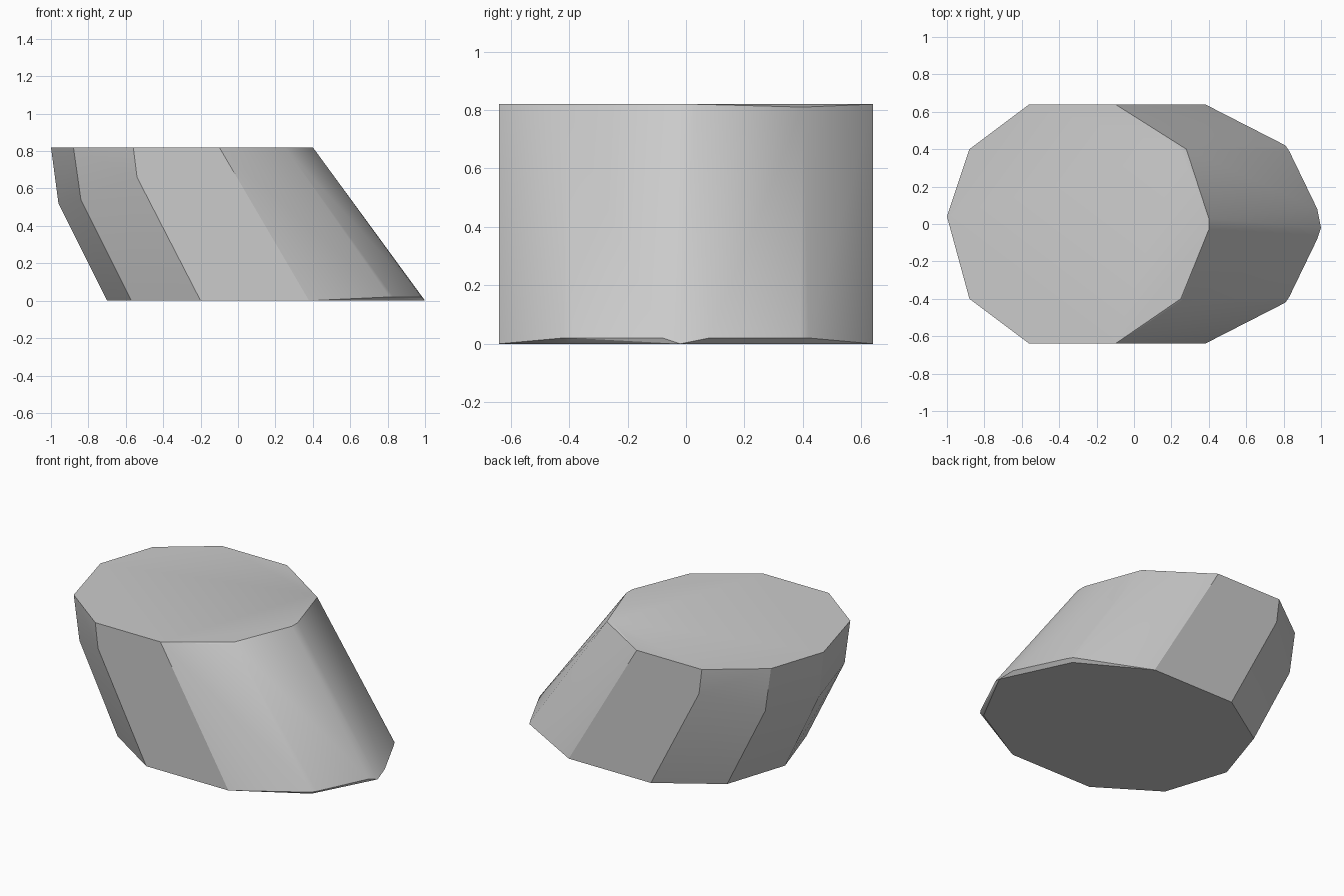
import bpy, bmesh, math

if "Cube" in bpy.data.objects:
    bpy.data.objects.remove(bpy.data.objects["Cube"])

stone = bpy.data.materials.new("neutral grey")
stone.use_nodes = True
colour = (0.6, 0.6, 0.6, 1)
stone.diffuse_color = colour
stone.node_tree.nodes["Principled BSDF"].inputs["Base Color"].default_value = colour

# Half outlines, mirrored across y: (x, y, z)
top = [(-0.88, 0.4, 0.82), (-0.56, 0.64, 0.82), (-0.1, 0.64, 0.82), (0.26, 0.41, 0.81)]
waist = [(-0.84, 0.4, 0.54), (-0.54, 0.64, 0.66)]
base = [(-0.57, 0.4, 0), (-0.2, 0.64, 0), (0.38, 0.64, 0), (0.8, 0.4, 0)]
rim = [(0.81, 0.42, 0.02), (0.83, 0.39, 0.02), (0.98, 0.08, 0.02)]
# Points near the centre line
middle = [(-1, 0.04, 0.82), (0.4, 0.03, 0.82), (0.4, -0.03, 0.82), (0.28, 0.4, 0.81),
          (0.25, 0.4, 0.82), (0.25, -0.4, 0.82),
          (-0.96, 0.03, 0.52), (-0.7, 0, 0), (1, -0.02, 0)]

# Slanted ten-sided block
bm = bmesh.new()
for x, y, z in top + waist + base + rim:
    for side in (1, -1):
        bm.verts.new((x, y * side, z))
for p in middle:
    bm.verts.new(p)
hull = bmesh.ops.convex_hull(bm, input=bm.verts)
bmesh.ops.delete(bm, geom=[v for v in bm.verts if not v.link_faces], context='VERTS')
bmesh.ops.dissolve_limit(bm, angle_limit=math.radians(0.5), verts=bm.verts, edges=bm.edges)
bmesh.ops.recalc_face_normals(bm, faces=bm.faces)

mesh = bpy.data.meshes.new("slanted_block")
bm.to_mesh(mesh)
bm.free()
mesh.materials.append(stone)
block = bpy.data.objects.new("slanted_block", mesh)
bpy.context.collection.objects.link(block)

# Soft shading across shallow facets, crisp at the rims
bpy.ops.object.select_all(action='DESELECT')
block.select_set(True)
bpy.context.view_layer.objects.active = block
bpy.ops.object.shade_smooth_by_angle(angle=math.radians(25))
